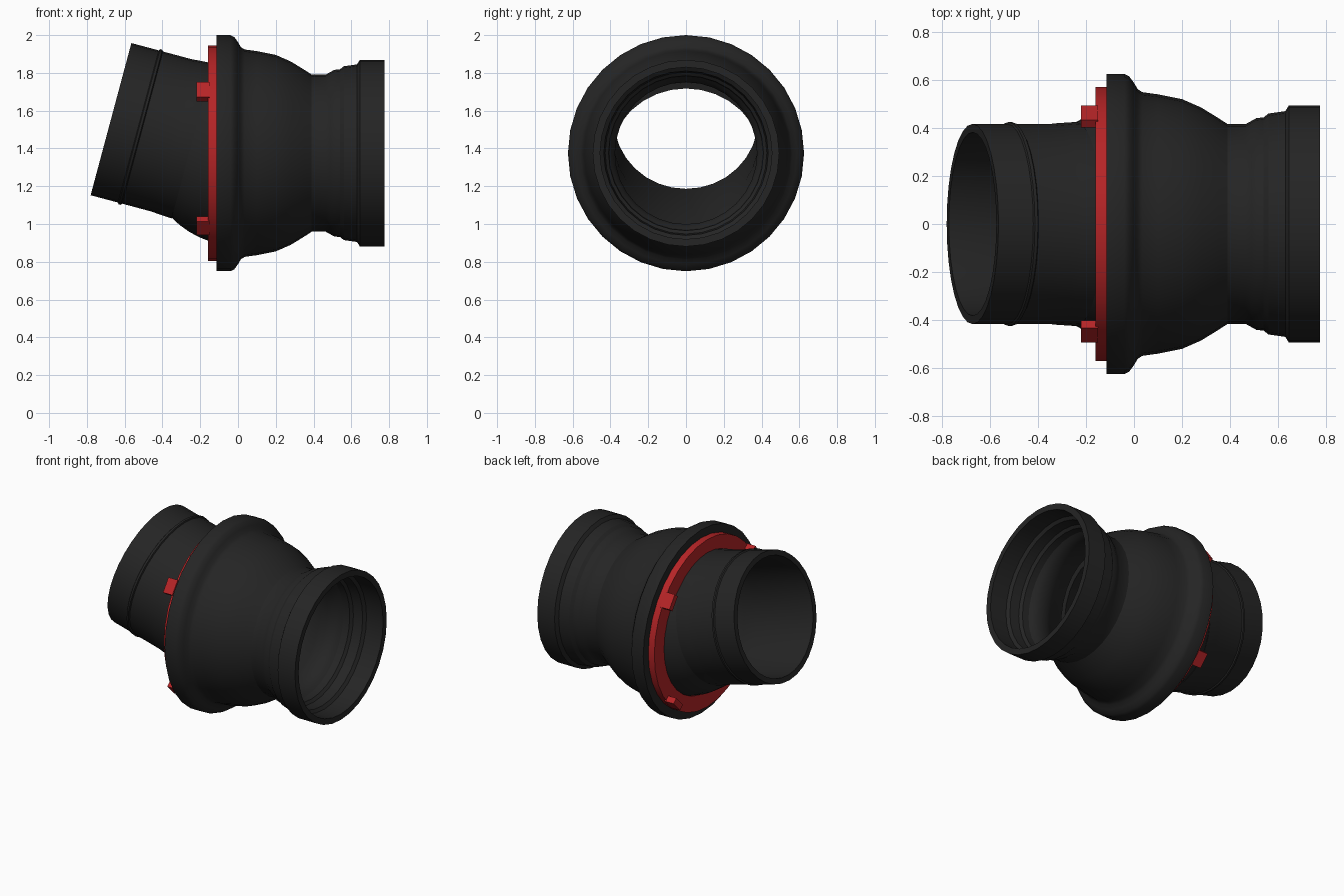
import bpy, bmesh, math
from mathutils import Matrix, Vector

if "Cube" in bpy.data.objects:
    bpy.data.objects.remove(bpy.data.objects["Cube"])

PIVOT = Vector((0, 0, 1.375))   # centre of the ball joint
SIDES = 32


def material(name, rgb):
    m = bpy.data.materials.new(name)
    m.diffuse_color = (*rgb, 1)
    m.use_nodes = True
    m.node_tree.nodes["Principled BSDF"].inputs["Base Color"].default_value = m.diffuse_color
    return m


black = material("black rubber", (0.018, 0.018, 0.018))
red = material("red lock", (0.47, 0.018, 0.02))


def finish(bm, name, mat, matrix, angle=30):
    bmesh.ops.recalc_face_normals(bm, faces=bm.faces)
    me = bpy.data.meshes.new(name)
    bm.to_mesh(me)
    bm.free()
    me.transform(matrix)
    me.materials.append(mat)
    ob = bpy.data.objects.new(name, me)
    bpy.context.collection.objects.link(ob)
    bpy.ops.object.select_all(action='DESELECT')
    bpy.context.view_layer.objects.active = ob
    ob.select_set(True)
    bpy.ops.object.shade_smooth_by_angle(angle=math.radians(angle))
    return ob


def revolve(name, profile, mat, matrix):
    """Turn a closed (along, radius) profile about the local x axis."""
    bm = bmesh.new()
    rings = []
    for i in range(SIDES):
        a = 2 * math.pi * i / SIDES
        rings.append([bm.verts.new((x, r * math.sin(a), r * math.cos(a))) for x, r in profile])
    n = len(profile)
    for i in range(SIDES):
        p, q = rings[i], rings[(i + 1) % SIDES]
        for j in range(n):
            k = (j + 1) % n
            bm.faces.new((p[j], p[k], q[k], q[j]))
    return finish(bm, name, mat, matrix)


centre = Matrix.Translation(PIVOT)

# flanged bell socket with stepped pipe end
outer = [(-0.115, 0.625), (-0.04, 0.625), (-0.02, 0.615), (0.0, 0.588), (0.015, 0.562),
         (0.035, 0.549), (0.10, 0.54), (0.20, 0.52), (0.28, 0.485), (0.35, 0.442),
         (0.39, 0.416), (0.465, 0.416), (0.49, 0.43), (0.51, 0.441), (0.54, 0.444),
         (0.56, 0.46), (0.63, 0.470), (0.645, 0.494), (0.775, 0.494)]
inner = [(0.775, 0.455), (0.65, 0.455), (0.635, 0.435), (0.57, 0.428), (0.555, 0.41),
         (0.51, 0.405), (0.49, 0.39), (0.46, 0.376), (0.39, 0.376), (0.34, 0.40),
         (0.27, 0.445), (0.19, 0.48), (0.09, 0.50), (-0.115, 0.505)]
revolve("bell_socket", outer + inner, black, centre)

# tilted ball-ended pipe, along local x before turning
pipe = [(0.696, 0.417), (0.546, 0.417), (0.541, 0.425), (0.528, 0.425), (0.523, 0.417),
        (0.36, 0.417), (0.33, 0.420), (0.25, 0.425)]
angles = range(52, 116, 7)
ball = [(0.49 * math.cos(math.radians(a)), 0.49 * math.sin(math.radians(a)))
        for a in list(angles)[1:]]
inside = [(ball[-1][0], 0.41), (-0.1, 0.43), (0.0, 0.44), (0.13, 0.42), (0.25, 0.382), (0.696, 0.382)]
tilt = Matrix.Rotation(math.pi + math.radians(15), 4, 'Y')
revolve("tilted_pipe", pipe + ball + inside, black, centre @ tilt)

# red locking ring
revolve("locking_ring", [(-0.16, 0.57), (-0.115, 0.57), (-0.115, 0.465), (-0.16, 0.465)], red, centre)

# four lugs on the locking ring
for name, deg in (("upper_back", 36), ("lower_back", -44), ("upper_front", 144), ("lower_front", 224)):
    bm = bmesh.new()
    bmesh.ops.create_cube(bm, size=1, matrix=Matrix.Translation((-0.185, 0.553, 0))
                          @ Matrix.Diagonal((0.07, 0.04, 0.10, 1)))
    finish(bm, "lug_" + name, red, centre @ Matrix.Rotation(math.radians(deg), 4, 'X'))
